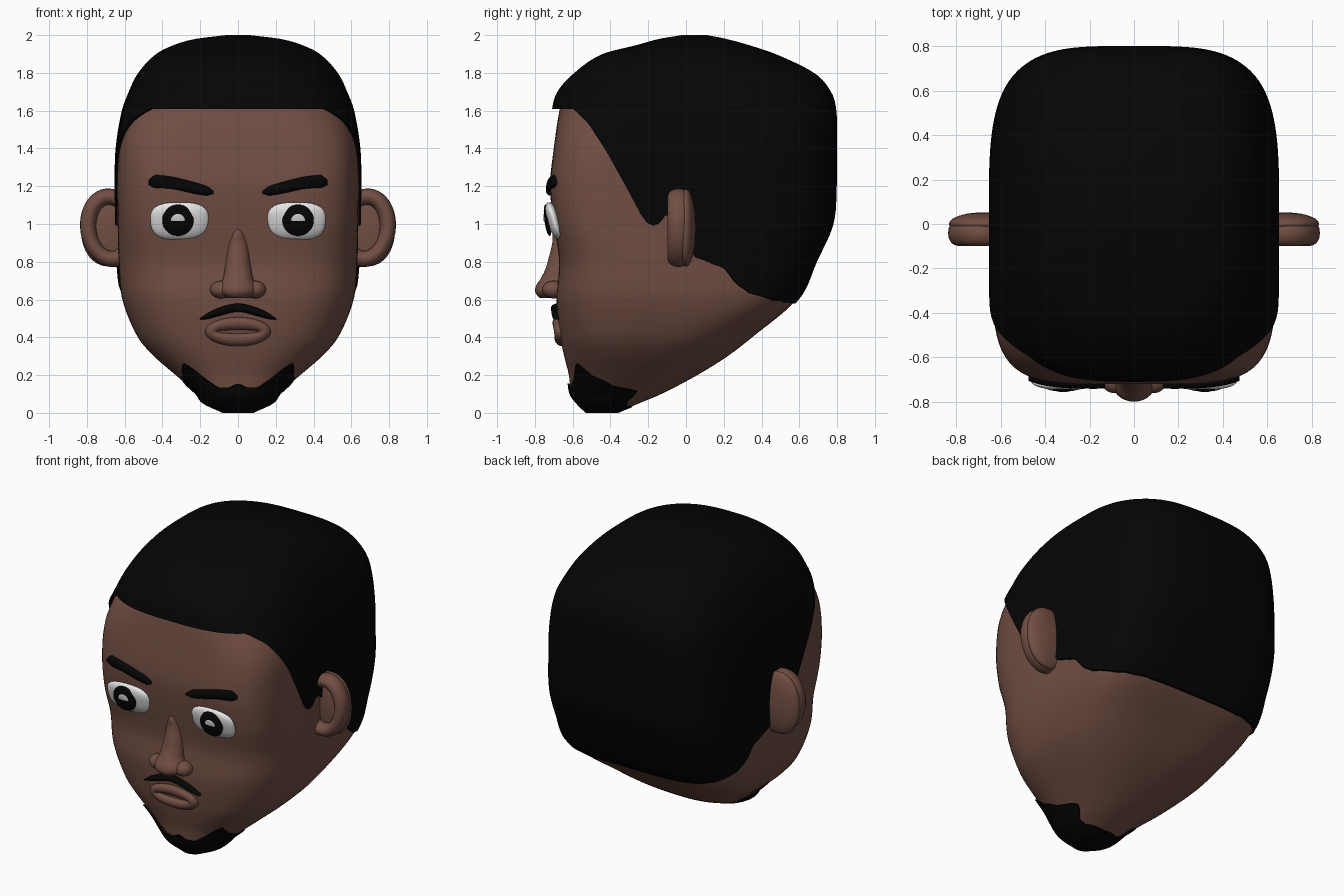
import bpy, bmesh, math

if "Cube" in bpy.data.objects:
    bpy.data.objects.remove(bpy.data.objects["Cube"])

def material(name, rgb):
    m = bpy.data.materials.new(name)
    m.diffuse_color = (*rgb, 1)
    m.use_nodes = True
    m.node_tree.nodes["Principled BSDF"].inputs["Base Color"].default_value = m.diffuse_color
    return m

SKIN = material("brown skin", (0.165, 0.077, 0.056))
HAIR = material("black hair", (0.0015, 0.0015, 0.0015))
WHITE = material("eye white", (0.82, 0.82, 0.82))
SHINE = material("eye highlight", (0.6, 0.6, 0.6))
TAU = 2 * math.pi

def finish(name, bm, mat, angle=50):
    bmesh.ops.recalc_face_normals(bm, faces=bm.faces)
    me = bpy.data.meshes.new(name)
    bm.to_mesh(me)
    bm.free()
    me.materials.append(mat)
    ob = bpy.data.objects.new(name, me)
    bpy.context.collection.objects.link(ob)
    bpy.ops.object.select_all(action='DESELECT')
    bpy.context.view_layer.objects.active = ob
    ob.select_set(True)
    bpy.ops.object.shade_smooth_by_angle(angle=math.radians(angle))
    return ob

def skin_rings(name, rings, mat, closed=False, angle=50):
    """Bridge rings of points; cap the ends or close into a torus."""
    bm = bmesh.new()
    vs = [[bm.verts.new(p) for p in r] for r in rings]
    n = len(vs[0])
    for i in range(len(vs) if closed else len(vs) - 1):
        a, b = vs[i], vs[(i + 1) % len(vs)]
        for j in range(n):
            k = (j + 1) % n
            bm.faces.new((a[j], a[k], b[k], b[j]))
    if not closed:
        bm.faces.new(vs[0])
        bm.faces.new(vs[-1])
    return finish(name, bm, mat, angle)

def interp(keys, z, smooth=True):
    """Cubic or straight interpolation of key rows by their first value."""
    if z <= keys[0][0]: return keys[0][1:]
    if z >= keys[-1][0]: return keys[-1][1:]
    i = max(k for k in range(len(keys) - 1) if keys[k][0] <= z)
    p, q = keys[i], keys[i + 1]
    h = q[0] - p[0]
    t = (z - p[0]) / h
    o, r = keys[max(i - 1, 0)], keys[min(i + 2, len(keys) - 1)]
    out = []
    for c in range(1, len(p)):
        if smooth:
            m0 = (q[c] - o[c]) / (q[0] - o[0]) * h
            m1 = (r[c] - p[c]) / (r[0] - p[0]) * h
            out.append((2*t**3 - 3*t*t + 1) * p[c] + (t**3 - 2*t*t + t) * m0
                       + (3*t*t - 2*t**3) * q[c] + (t**3 - t*t) * m1)
        else:
            out.append(p[c] + (q[c] - p[c]) * t)
    return out

# Head sections: z, half width, centre y, front y, back y, front and back squareness
HEAD = [(0, .07, -.45, -.52, -.37, 2, 2), (.05, .175, -.43, -.57, -.25, 2.2, 2),
        (.1, .215, -.38, -.605, -.13, 2.4, 2.2), (.2, .33, -.3, -.62, .06, 2.5, 2.5),
        (.3, .445, -.25, -.645, .22, 2.7, 2.8), (.4, .53, -.2, -.665, .35, 3, 3.2),
        (.6, .612, -.1, -.685, .585, 3.5, 4.4), (.8, .632, -.05, -.672, .68, 4, 4.4),
        (1, .637, 0, -.70, .768, 5, 4), (1.2, .64, 0, -.72, .785, 5, 3.8),
        (1.4, .635, -.02, -.70, .787, 4.7, 3.8), (1.6, .602, -.06, -.67, .783, 3.1, 3.8),
        (1.7, .565, -.05, -.64, .755, 2.8, 3.5), (1.8, .515, 0, -.55, .665, 2.6, 3.1),
        (1.9, .42, .03, -.4, .46, 2.6, 2.9), (1.95, .32, .04, -.21, .31, 2.6, 2.8),
        (1.98, .21, .05, -.1, .2, 2.4, 2.6), (2, .05, .06, .02, .1, 2, 2)]

def point(keys, th, z, off=0, lip=0):
    a, yc, yf, yb, nf, nb = interp(keys, z)
    s, c = math.sin(th), math.cos(th)
    n = nf if c > 0 else nb
    r = (abs(s) ** n + abs(c) ** n) ** (-1 / n)
    depth = (yc - yf + off + lip) if c > 0 else (yb - yc + off)
    return ((a + off) * s * r, yc - depth * c * r, z)

def face_y(x, z):
    a, yc, yf, yb, nf, nb = interp(HEAD, z)
    return yc - (yc - yf) * max(0, 1 - abs(x / a) ** nf) ** (1 / nf)

N = 160
ANG = [TAU * j / N for j in range(N)]

# Head
skin_rings("head", [[point(HEAD, t, .012 + 1.69 * i / 70) for t in ANG]
                    for i in range(71)], SKIN)

# Hair cap, its lower edge following a hairline along y
LINE = [(-.56, 1.61), (-.5, 1.55), (-.4, 1.39), (-.3, 1.2), (-.22, 1.04), (-.19, 1.0),
        (-.16, .99), (-.13, 1.01), (-.1, 1.06), (0, 1.0), (.04, .83), (.12, .8),
        (.2, .77), (.26, .69), (.33, .64), (.45, .6), (.58, .58)]

def hair_edge(th):
    z = 1.8
    while z > interp(LINE, point(HEAD, th, z)[1], False)[0]:
        z -= .004
    return z

low = [hair_edge(t) for t in ANG]
rings = [[point(HEAD, t, z, -.02) for t, z in zip(ANG, low)]]
for i in range(49):
    f = math.sin(i / 48 * math.pi / 2)
    rings.append([point(HEAD, t, z + (2 - z) * f, .013, .028)
                  for t, z in zip(ANG, low)])
skin_rings("hair", rings, HAIR)

# Chin beard, its upper edge given by the angle from the front
EDGE = [(0, .155), (4, .15), (10, .135), (24, .135), (32, .18), (40, .265), (45, .24),
        (54, .2), (80, .145), (112, .118), (122, .06), (135, .04), (180, .03)]
tops = [interp(EDGE, math.degrees(min(t, TAU - t)), False)[0] for t in ANG]
rings = [[point(HEAD, t, z * i / 14, .012) for t, z in zip(ANG, tops)] for i in range(15)]
rings.append([point(HEAD, t, z, -.02) for t, z in zip(ANG, tops)])
skin_rings("beard", rings, HAIR)

# Nose bridge and tip, flaring into the nostrils
NOSE = [(.608, .06, -.7, -.775, -.6, 2, 2), (.635, .1, -.7, -.797, -.6, 2, 2),
        (.67, .1, -.7, -.795, -.6, 2, 2), (.71, .08, -.69, -.77, -.6, 2, 2),
        (.76, .07, -.68, -.745, -.6, 2, 2), (.82, .061, -.67, -.727, -.6, 2, 2),
        (.9, .05, -.66, -.708, -.6, 2, 2), (.955, .032, -.66, -.706, -.6, 2, 2),
        (.98, .01, -.66, -.69, -.6, 2, 2)]
skin_rings("nose", [[point(NOSE, TAU * j / 32, .608 + .372 * i / 30) for j in range(32)]
                    for i in range(31)], SKIN, angle=80)

def pad(name, c, size, mat, n=2, shear=0, floor=None, taper=0):
    """Rounded lens with a squared outline facing the front."""
    bm = bmesh.new()
    bmesh.ops.create_uvsphere(bm, u_segments=40, v_segments=20, radius=1)
    for v in bm.verts:
        x, z, y = v.co
        q = math.hypot(x, z)
        if q > 1e-6:
            q = (abs(x / q) ** n + abs(z / q) ** n) ** (-1 / n)
        dz = z * q * size[2]
        if floor is not None: dz = max(dz, floor)
        v.co = (c[0] + x * q * size[0] * (1 + taper * z), c[1] + y * size[1] - shear * dz,
                c[2] + dz)
    return finish(name, bm, mat, 80)

def ring(name, c, a, b, r, ry, mat, lean=0, follow=False):
    """Elliptical torus standing in the xz plane."""
    rings = []
    for i in range(48):
        t = TAU * i / 48
        row = []
        for j in range(16):
            u = TAU * j / 16
            x = c[0] + (a + r * math.cos(u)) * math.cos(t)
            z = c[2] + (b + r * math.cos(u)) * math.sin(t)
            y = (face_y(x, z) if follow else c[1]) + ry * math.sin(u)
            row.append((x + lean * (z - c[2]), y, z))
        rings.append(row)
    skin_rings(name, rings, mat, True, 80)

def strip(name, pts, depth, mat):
    """Raised hair strip over the face; pts are x, z, half height."""
    rings = []
    for i in range(31):
        x = pts[0][0] + (pts[-1][0] - pts[0][0]) * i / 30
        z, h = interp(pts, x)
        h *= max(.12, min(1, i / 3, (30 - i) / 3)) ** .5
        rings.append([(x, face_y(x, z) + depth * math.sin(TAU * j / 14),
                       z + h * math.cos(TAU * j / 14)) for j in range(14)])
    skin_rings(name, rings, mat, angle=70)

# Lips and moustache
ring("lips", (0, 0, .43), .14, .043, .034, .032, SKIN, follow=True)
strip("moustache", [(-.2, .497, .012), (-.1, .535, .022), (0, .557, .022),
                    (.1, .535, .022), (.2, .497, .012)], .032, HAIR)

for s, side in ((1, "right"), (-1, "left")):
    # Nostrils
    pad(side + "_nostril", (s * .09, -.7, .653), (.058, .06, .047), SKIN)
    # Ears: rolled rim in front of a full rounded bowl
    ring(side + "_ear_rim", (s * .675, -.04, .98), .118, .165, .043, .058, SKIN, s * .06)
    pad(side + "_ear_bowl", (s * .68, 0, .98), (.152, .052, .205), SKIN, 2.2)
    # Eyes
    pad(side + "_eye", (s * .31, -.697, 1.015), (.154, .04, .1), WHITE, 2.8, .28, None, .04)
    pad(side + "_iris", (s * .318, -.733, 1.02), (.083, .017, .083), HAIR, 2, .13)
    pad(side + "_eye_highlight", (s * .318, -.748, 1.02), (.037, .006, .034), SHINE, 2, .13, -.004)
    # Eyebrows
    brow = [(.13, 1.168, .022), (.22, 1.188, .03), (.34, 1.216, .032),
            (.43, 1.225, .034), (.475, 1.22, .034)]
    pts = brow if s > 0 else [(-x, z, h) for x, z, h in reversed(brow)]
    strip(side + "_eyebrow", pts, .022, HAIR)
